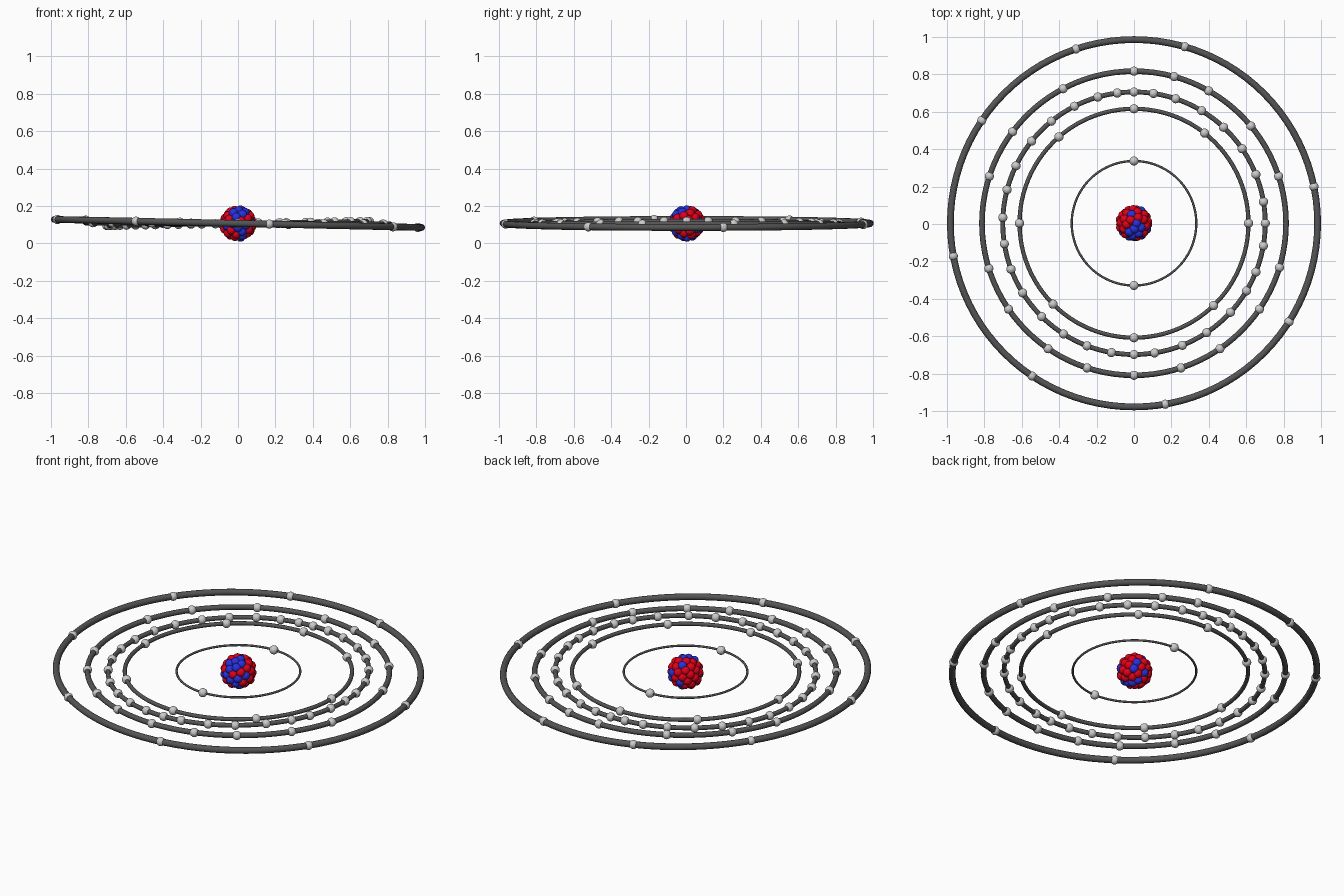
import bpy, bmesh, math, random
from mathutils import Vector, Matrix

if "Cube" in bpy.data.objects:
    bpy.data.objects.remove(bpy.data.objects["Cube"])

random.seed(4)
CENTRE = Vector((0, 0.004, 0.107))


def material(name, rgb):
    m = bpy.data.materials.new(name)
    m.diffuse_color = (*rgb, 1)
    m.use_nodes = True
    m.node_tree.nodes["Principled BSDF"].inputs["Base Color"].default_value = m.diffuse_color
    return m


RED = material("red", (0.75, 0.0, 0.01))
BLUE = material("blue", (0.02, 0.03, 0.75))
DARK = material("dark_grey", (0.09, 0.09, 0.09))


def balls(name, points, radius, mat=None):
    """One smooth object holding a ball at each point."""
    bm = bmesh.new()
    for p in points:
        bmesh.ops.create_uvsphere(bm, u_segments=20, v_segments=12, radius=radius,
                                  matrix=Matrix.Translation(p))
    for f in bm.faces:
        f.smooth = True
    me = bpy.data.meshes.new(name)
    bm.to_mesh(me)
    bm.free()
    ob = bpy.data.objects.new(name, me)
    bpy.context.collection.objects.link(ob)
    if mat:
        me.materials.append(mat)
    return ob


# Nucleus: packed outer shell and inner shell of protons and neutrons
def shell(n, r):
    pts = []
    for i in range(n):
        z = 1 - (2 * i + 1) / n
        a = i * math.pi * (3 - math.sqrt(5))
        s = math.sqrt(1 - z * z)
        pts.append(Vector((s * math.cos(a), s * math.sin(a), z)) * r)
    return pts


blue_side = Vector((0.45, -0.6, 0.5)).normalized()
protons, neutrons = [], []
for p in shell(56, 0.075) + shell(16, 0.04):
    lean = p.normalized().dot(blue_side)
    is_blue = random.random() < 0.3 + 0.3 * lean
    (neutrons if is_blue else protons).append(CENTRE + p * random.uniform(0.96, 1.02))
balls("protons", protons, 0.025, RED)
balls("neutrons", neutrons, 0.025, BLUE)

# Orbits: radius, tilt about y in degrees, electron angles in degrees
ORBITS = [
    (0.333, 0, [90, -90]),
    (0.612, 0, [90, 52, 0, -46, -90, -135, 180, 131]),
    (0.702, -0.9, [90, 81.5, 71.5, 59, 47, 34.6, 21.8, 9.4, 0, -9.9, -21.8, -31, -42.7,
                   -56.4, -68.4, -81, -90, -99.9, -111, -122.5, -134.7, -148, -159.5,
                   -171, 177.5, 165.2, 154, 141.3, 129, 117, 106, 97.3]),
    (0.813, 0.3, [90, 74.7, 60.6, 39.8, 18, -16.9, -34.4, -55.6, -72, -90, -108, -124.4,
                  -145.6, -162.7, 162, 143, 117.8]),
    (0.982, 1.25, [74, 11.5, -32.4, -80.2, -123.7, -169.7, 146, 108.4]),
]
for i, (r, tilt, angles) in enumerate(ORBITS, 1):
    rot = Matrix.Rotation(math.radians(tilt), 4, 'Y')
    # Orbit ring
    bpy.ops.mesh.primitive_torus_add(major_radius=r, minor_radius=r * 0.0184,
                                     major_segments=96, minor_segments=12,
                                     location=CENTRE,
                                     rotation=(0, math.radians(tilt), 0))
    ring = bpy.context.object
    ring.name = f"orbit_ring_{i}"
    ring.data.materials.append(DARK)
    bpy.ops.object.shade_smooth()
    # Electrons on that ring
    pts = [CENTRE + rot @ Vector((r * math.cos(math.radians(a)),
                                  r * math.sin(math.radians(a)), 0)) for a in angles]
    balls(f"electrons_{i}", pts, 0.0245)
